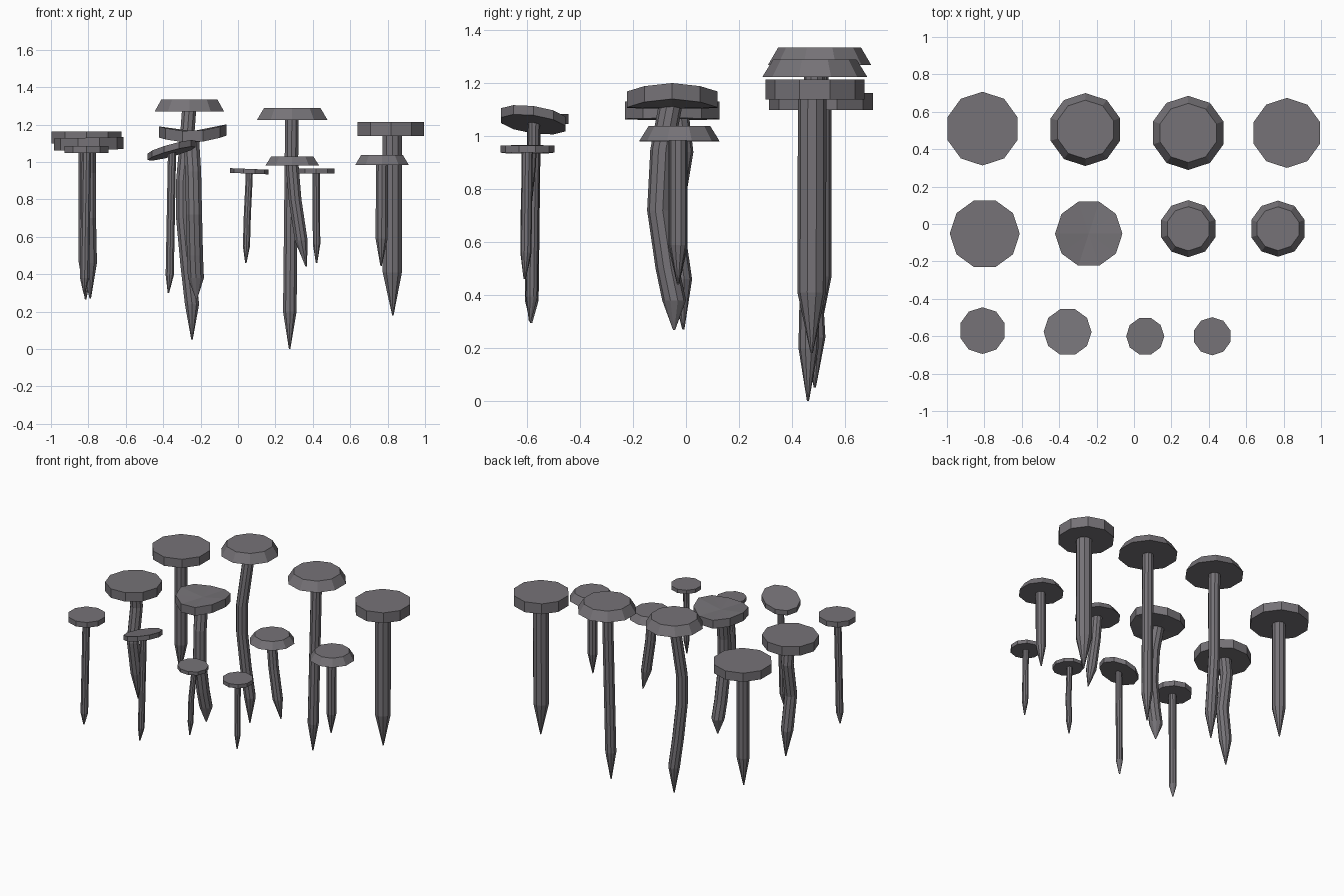
import bpy, bmesh, math

steel = bpy.data.materials.new("dark_steel")
steel.diffuse_color = (0.18, 0.17, 0.185, 1)


def ring(bm, c, r, n, phase, lift=None):
    vs = []
    for i in range(n):
        a = phase + 2 * math.pi * i / n
        dx, dy = r * math.cos(a), r * math.sin(a)
        dz = lift(dx, dy) if lift else 0
        vs.append(bm.verts.new((c[0] + dx, c[1] + dy, c[2] + dz)))
    return vs


def bridge(bm, a, b):
    n = len(a)
    for i in range(n):
        bm.faces.new((a[i], a[(i + 1) % n], b[(i + 1) % n], b[i]))


def fan(bm, vs, c):
    m = bm.verts.new(c)
    for i in range(len(vs)):
        bm.faces.new((vs[i], vs[(i + 1) % len(vs)], m))


def finish(bm, name):
    bmesh.ops.recalc_face_normals(bm, faces=bm.faces[:])
    me = bpy.data.meshes.new(name)
    bm.to_mesh(me)
    bm.free()
    me.materials.append(steel)
    ob = bpy.data.objects.new(name, me)
    bpy.context.collection.objects.link(ob)


def nail(name, head, r, r_top, z0, z1, shaft_r, path, vertex_up=True, lift=None):
    """Ten-sided head from z0 to z1; shaft follows path, last point is the tip."""
    bm = bmesh.new()
    ph = math.pi / 2 if vertex_up else 0
    low = ring(bm, (*head, z0), r, 10, ph, lift)
    top = ring(bm, (*head, z1), r_top, 10, ph, lift)
    bridge(bm, low, top)
    fan(bm, low, (*head, z0))
    fan(bm, top, (*head, z1))
    finish(bm, name + "_head")

    bm = bmesh.new()
    pts = [(path[0][0], path[0][1], (z0 + z1) / 2)] + list(path)
    rings = [ring(bm, p, shaft_r, 10, math.pi / 2) for p in pts[:-1]]
    rings.append(ring(bm, pts[-1], 0.004, 10, math.pi / 2))
    for a, b in zip(rings, rings[1:]):
        bridge(bm, a, b)
    bm.faces.new(rings[0])
    bm.faces.new(rings[-1])
    finish(bm, name + "_shaft")


# back row: large nails
nail("back_flat_nail_left", (-.81, .51), .197, .197, 1.10, 1.163, .045,
     [(-.81, .505, 1.1), (-.81, .505, .47), (-.815, .505, .265)])
nail("back_curved_nail", (-.26, .505), .195, .157, 1.27, 1.335, .04,
     [(-.262, .505, 1.27), (-.275, .485, 1.1), (-.293, .465, .9), (-.293, .465, .7),
      (-.27, .475, .45), (-.246, .487, .24), (-.246, .487, .05)])
nail("back_long_nail", (.29, .487), .198, .158, 1.225, 1.29, .038,
     [(.288, .485, 1.225), (.277, .463, .2), (.276, .461, 0)])
nail("back_flat_nail_right", (.817, .487), .187, .187, 1.14, 1.215, .054,
     [(.825, .477, 1.14), (.825, .475, .41), (.828, .475, .18)])

# middle row: bent and bevelled nails
nail("middle_kinked_nail", (-.798, -.052), .187, .187, 1.065, 1.13, .043,
     [(-.80, -.03, 1.065), (-.80, -.015, .94), (-.80, -.055, .70),
      (-.795, -.02, .46), (-.79, -.01, .27)],
     False, lambda x, y: .02 * x)
nail("middle_bent_nail", (-.242, -.052), .18, .18, 1.105, 1.165, .045,
     [(-.25, -.06, 1.11), (-.24, -.09, .95), (-.235, -.102, .72),
      (-.23, -.07, .5), (-.225, -.045, .38), (-.222, -.045, .268)],
     False, lambda x, y: .95 * x * x + .03 * x)
nail("middle_leaning_nail", (.29, -.025), .152, .118, .98, 1.03, .036,
     [(.29, -.03, .98), (.305, -.03, .8), (.338, -.03, .58), (.365, -.03, .44)])
nail("middle_short_nail", (.77, -.025), .15, .117, .985, 1.038, .034,
     [(.77, -.03, .985), (.768, -.03, .59), (.765, -.03, .445)])

# front row: small nails
nail("front_nail_left", (-.81, -.57), .125, .125, 1.047, 1.085, .026,
     [(-.81, -.575, 1.047), (-.82, -.583, .38), (-.822, -.585, .295)])
nail("front_tilted_nail", (-.355, -.577), .128, .128, 1.045, 1.08, .023,
     [(-.353, -.575, 1.045), (-.365, -.583, .395), (-.372, -.59, .3)],
     False, lambda x, y: .27 * x - .13 * y)
nail("front_nail_right_bent", (.06, -.6), .102, .102, .938, .963, .02,
     [(.06, -.585, .938), (.058, -.588, .88), (.05, -.605, .72),
      (.045, -.605, .55), (.042, -.61, .46)],
     False, lambda x, y: -.04 * x)
nail("front_nail_right", (.418, -.6), .102, .102, .938, .965, .021,
     [(.418, -.6, .938), (.42, -.605, .56), (.42, -.61, .46)])
